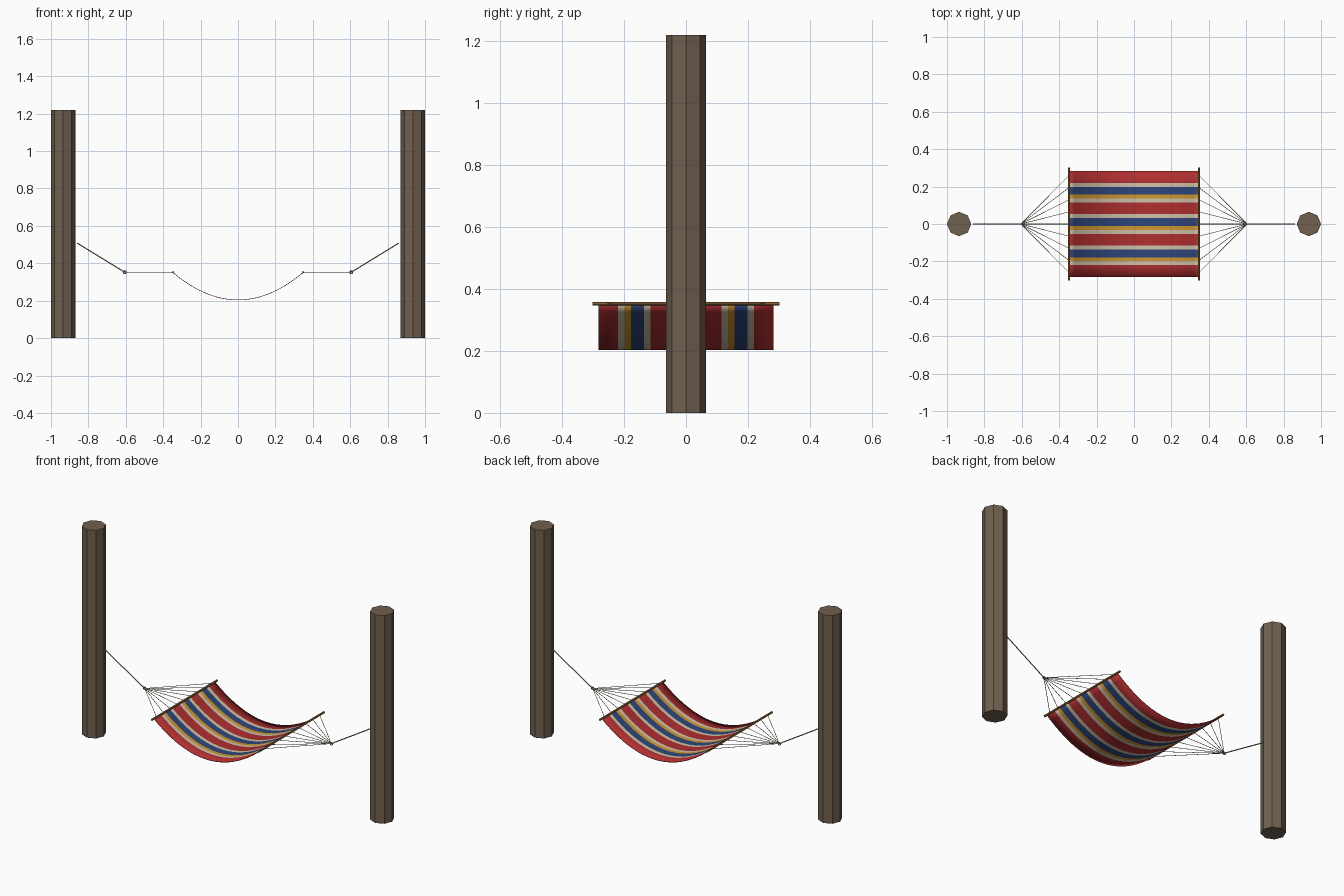
import bpy, bmesh, math
from mathutils import Vector

if "Cube" in bpy.data.objects:
    bpy.data.objects.remove(bpy.data.objects["Cube"])


def material(name, rgb):
    m = bpy.data.materials.new(name)
    m.diffuse_color = (*rgb, 1)
    m.use_nodes = True
    m.node_tree.nodes["Principled BSDF"].inputs["Base Color"].default_value = m.diffuse_color
    return m


WOOD = material("weathered post wood", (0.165, 0.118, 0.08))
BAR = material("golden bar wood", (0.38, 0.19, 0.06))
ROPE = material("rope beige", (0.42, 0.36, 0.26))
METAL = material("ring metal", (0.2, 0.2, 0.21))
RED = material("red cloth", (0.43, 0.028, 0.03))
CREAM = material("cream cloth", (0.64, 0.54, 0.40))
BLUE = material("blue cloth", (0.027, 0.062, 0.20))
YELLOW = material("yellow cloth", (0.62, 0.31, 0.03))


def rod(name, a, b, radius, sides, mat):
    """Cylinder from point a to point b."""
    a, b = Vector(a), Vector(b)
    d = b - a
    bpy.ops.mesh.primitive_cylinder_add(vertices=sides, radius=radius, depth=d.length,
                                        location=(a + b) / 2)
    ob = bpy.context.object
    ob.rotation_euler = d.to_track_quat('Z', 'Y').to_euler()
    ob.name = name
    ob.data.materials.append(mat)
    return ob


# Posts, bars, ropes and rings, mirrored left and right
BAR_X, RING_X, ROPE_Z = 0.347, 0.605, 0.352
for s, side in ((-1, "left"), (1, "right")):
    rod(side + "_post", (s * 0.935, 0, 0), (s * 0.935, 0, 1.22), 0.065, 8, WOOD)
    rod(side + "_spreader_bar", (s * BAR_X, -0.302, ROPE_Z), (s * BAR_X, 0.302, ROPE_Z),
        0.006, 8, BAR)
    rod(side + "_main_rope", (s * 0.86, 0, 0.508), (s * RING_X, 0, ROPE_Z), 0.003, 6, ROPE)
    bpy.ops.mesh.primitive_torus_add(major_radius=0.008, minor_radius=0.0025,
                                     major_segments=12, minor_segments=6,
                                     location=(s * RING_X, 0, ROPE_Z),
                                     rotation=(math.pi / 2, 0, 0))
    ring = bpy.context.object
    ring.name = side + "_ring"
    ring.data.materials.append(METAL)
    # fan of thin cords from the ring to the bar
    for i in range(9):
        y = -0.26 + 0.065 * i
        rod(f"{side}_cord_{i + 1}", (s * RING_X, 0, ROPE_Z), (s * BAR_X, y, ROPE_Z),
            0.0015, 5, ROPE)

# Sagging striped cloth: stripe widths in units, listed from back to front
cloth_mats = [RED, CREAM, BLUE, YELLOW]
stripes = [(0, 3), (1, 1), (2, 2), (3, 1), (1, 1)] * 3 + [(0, 3)]
HALF_Y, SEG = 0.283, 24
unit = 2 * HALF_Y / sum(w for _, w in stripes)
edges = [HALF_Y]
for _, w in stripes:
    edges.append(edges[-1] - w * unit)

bm = bmesh.new()
grid = []
for i in range(SEG + 1):
    t = -1 + 2 * i / SEG
    grid.append([bm.verts.new((t * BAR_X, y, 0.204 + 0.146 * t * t)) for y in edges])
for i in range(SEG):
    for j, (colour, _) in enumerate(stripes):
        f = bm.faces.new((grid[i][j], grid[i][j + 1], grid[i + 1][j + 1], grid[i + 1][j]))
        f.material_index = colour
        f.smooth = True
mesh = bpy.data.meshes.new("hammock_cloth")
bm.to_mesh(mesh)
bm.free()
cloth = bpy.data.objects.new("hammock_cloth", mesh)
bpy.context.collection.objects.link(cloth)
for m in cloth_mats:
    mesh.materials.append(m)
solid = cloth.modifiers.new("thickness", 'SOLIDIFY')
solid.thickness = 0.003
solid.offset = 0
